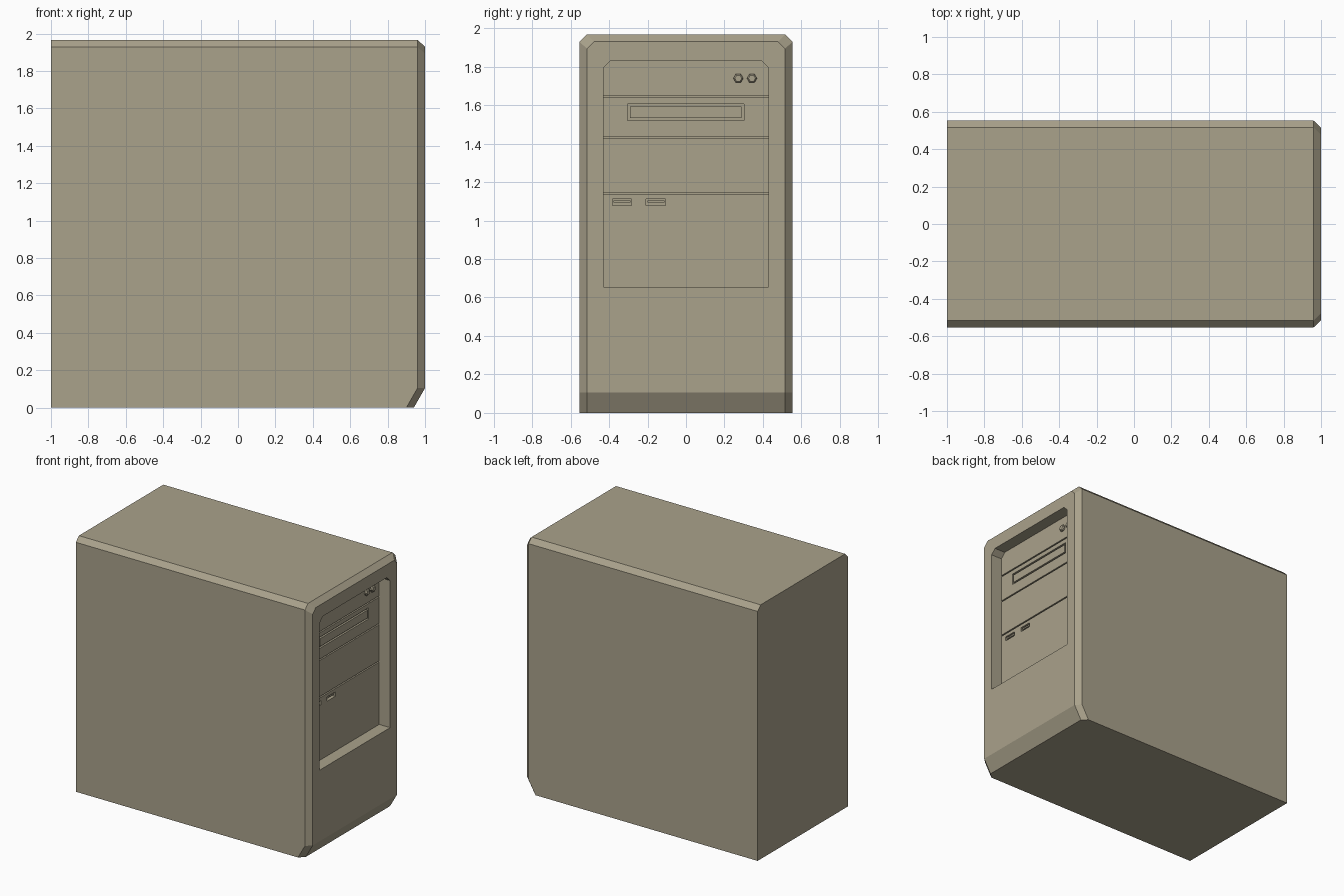
import bpy, bmesh, math

if "Cube" in bpy.data.objects:
    bpy.data.objects.remove(bpy.data.objects["Cube"])

beige = bpy.data.materials.new("case beige")
beige.diffuse_color = (0.40, 0.36, 0.26, 1)
beige.use_nodes = True
beige.node_tree.nodes["Principled BSDF"].inputs["Base Color"].default_value = beige.diffuse_color


def make(name, bm):
    bmesh.ops.recalc_face_normals(bm, faces=bm.faces)
    me = bpy.data.meshes.new(name)
    bm.to_mesh(me)
    bm.free()
    me.materials.append(beige)
    ob = bpy.data.objects.new(name, me)
    bpy.context.collection.objects.link(ob)
    return ob


def loft(name, rings, caps):
    """Skin closed rings of equal length; caps are (ring, point indices)."""
    bm = bmesh.new()
    vs = [[bm.verts.new(p) for p in r] for r in rings]
    n = len(rings[0])
    for a, b in zip(vs, vs[1:]):
        for i in range(n):
            j = (i + 1) % n
            bm.faces.new((a[i], a[j], b[j], b[i]))
    for r, idx in caps:
        bm.faces.new([vs[r][i] for i in idx])
    return make(name, bm)


def prism(name, profile, x0, x1):
    """Extrude a y-z profile along x."""
    n = len(profile)
    return loft(name, [[(x, y, z) for y, z in profile] for x in (x0, x1)],
                [(0, range(n)), (1, range(n))])


def rect(y0, y1, z0, z1, c=0.0):
    """Rectangle with optional chamfered top corners."""
    if c:
        return [(y0, z0), (y0, z1 - c), (y0 + c, z1), (y1 - c, z1), (y1, z1 - c), (y1, z0)]
    return [(y0, z0), (y0, z1), (y1, z1), (y1, z0)]


def cut(ob, cutter):
    cutter.hide_render = True
    m = ob.modifiers.new("cut", 'BOOLEAN')
    m.operation, m.solver, m.object = 'DIFFERENCE', 'EXACT', cutter
    bpy.context.view_layer.objects.active = ob
    bpy.ops.object.modifier_apply(modifier=m.name)
    bpy.data.objects.remove(cutter)


# case: back, front shoulder and inset front ring with slanted foot
def ring(x, foot_x, w, top, c=0.037):
    half = [(foot_x, w, 0), (x, w, 0.105), (x, w, top - c), (x, w - c, top)]
    return [(a, -y, z) for a, y, z in half] + half[::-1]


case = loft("case", [ring(-1, -1, 0.553, 1.966), ring(0.96, 0.90, 0.553, 1.966),
                     ring(1, 0.94, 0.515, 1.93)],
            [(0, range(8)), (2, range(1, 7)), (2, (0, 1, 6, 7))])
cut(case, prism("bay_recess_cutter", rect(-0.43, 0.43, 0.655, 1.83, 0.038), 0.88, 1.1)) 

# bay covers separated by thin gaps
FACE = 0.907
g = 0.005
levels = [0.655, 1.142, 1.432, 1.645, 1.83]
names = ["lower_panel", "blank_bay", "optical_bay", "button_panel"]
bays = {}
for name, z0, z1 in zip(names, levels, levels[1:]):
    a = z0 + (g if z0 > 0.7 else 0)
    b = z1 - (g if z1 < 1.8 else 0)
    bays[name] = prism(name, rect(-0.43, 0.43, a, b, 0.038 if z1 > 1.8 else 0), 0.87, FACE)

# optical drive: recessed frame with tray inside
cut(bays["optical_bay"], prism("tray_cutter", rect(-0.305, 0.302, 1.52, 1.607), 0.892, 1))
prism("drive_tray", rect(-0.291, 0.288, 1.533, 1.594), 0.88, FACE)

# front ports: slots with a tongue inside
for i, y in enumerate((-0.333, -0.157)):
    cut(bays["lower_panel"],
        prism("port_cutter", rect(y - 0.05, y + 0.05, 1.078, 1.111), 0.88, 1))
    prism(f"port_tongue_{i + 1}", rect(y - 0.044, y + 0.044, 1.093, 1.104), 0.875, 0.9)

# hexagonal push buttons with a bevelled cap
for i, y in enumerate((0.272, 0.343)):
    rings = [[(x, y + r * math.cos(k * math.pi / 3), 1.739 + r * math.sin(k * math.pi / 3))
              for k in range(6)] for x, r in ((0.9, 0.026), (0.918, 0.026), (0.926, 0.018))]
    loft(f"button_{i + 1}", rings, [(0, range(6)), (2, range(6))])
